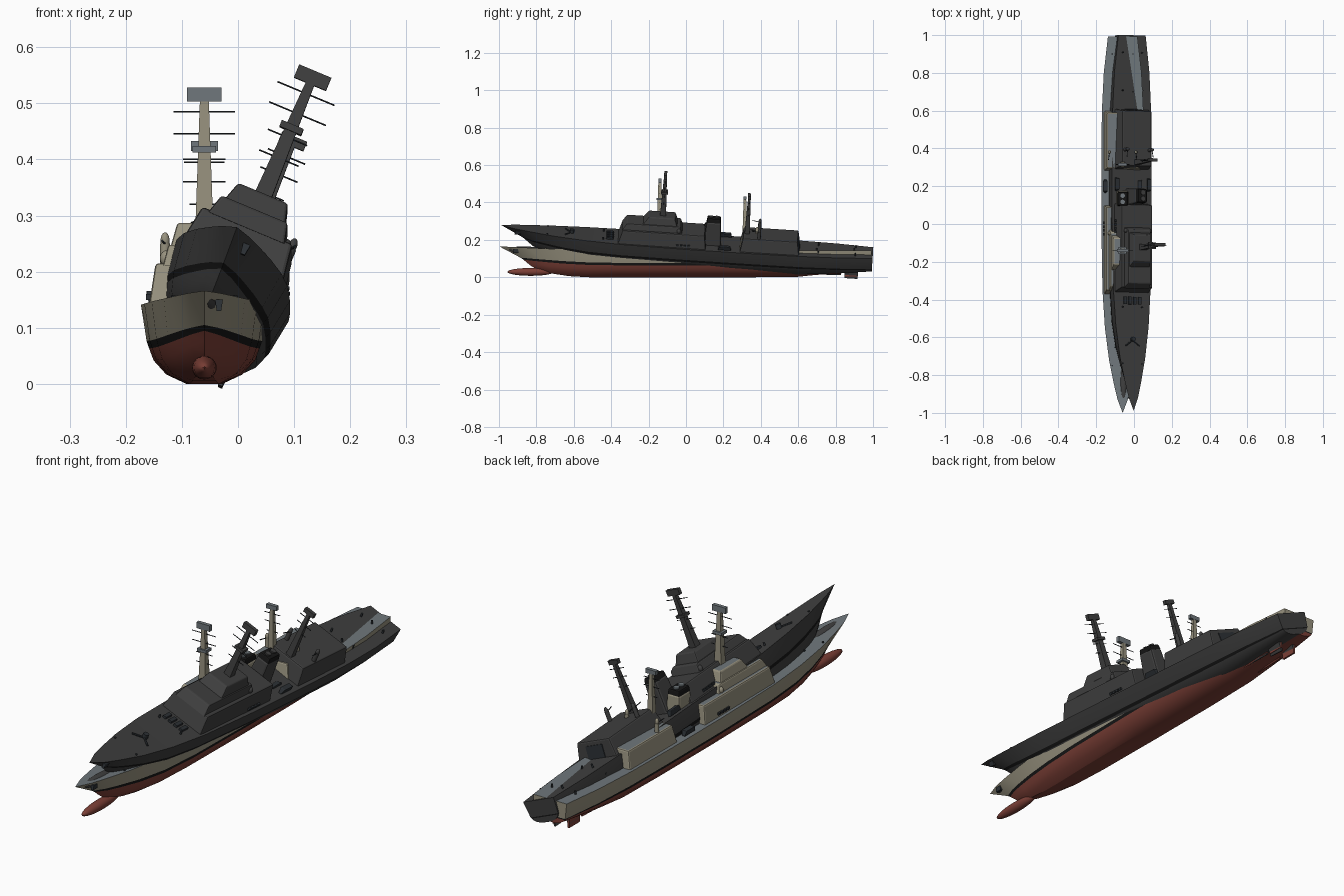
import bpy, bmesh, math
from mathutils import Matrix, Vector

if "Cube" in bpy.data.objects:
    bpy.data.objects.remove(bpy.data.objects["Cube"])


def material(name, color):
    m = bpy.data.materials.new(name)
    m.use_nodes = True
    m.diffuse_color = (*color, 1)
    m.node_tree.nodes["Principled BSDF"].inputs["Base Color"].default_value = (*color, 1)
    return m


cream = material("cream_paint", (.31, .285, .21))
grey = material("deck_grey", (.16, .185, .2))
red = material("hull_red", (.2, .05, .037))
black = material("black", (.008, .008, .008))
charcoal = material("charcoal", (.05, .05, .05))
gunmetal = material("gunmetal", (.025, .03, .035))

# Palettes: side, deck, underwater, stripe, fitting
LIGHT = dict(side=cream, deck=grey, under=red, stripe=black, fit=gunmetal)
DARK = dict(side=charcoal, deck=charcoal, under=charcoal, stripe=black, fit=gunmetal)


class Ship:
    def __init__(self, prefix, matrix, palette):
        self.prefix, self.matrix, self.pal = prefix, matrix, palette

    def add(self, name, bm, keys, smooth=None):
        """Turn a bmesh into a named object placed with the ship."""
        bmesh.ops.recalc_face_normals(bm, faces=bm.faces)
        me = bpy.data.meshes.new(self.prefix + name)
        bm.to_mesh(me)
        bm.free()
        for k in keys:
            me.materials.append(self.pal[k])
        ob = bpy.data.objects.new(self.prefix + name, me)
        bpy.context.collection.objects.link(ob)
        ob.matrix_world = self.matrix
        if smooth:
            bpy.ops.object.select_all(action='DESELECT')
            ob.select_set(True)
            bpy.context.view_layer.objects.active = ob
            bpy.ops.object.shade_smooth_by_angle(angle=math.radians(smooth))
        return ob

    def block(self, name, y, z, w, rake=(0, 0), x=0, keys=("side", "deck"), bevel=0):
        """Box with tapered sides w=(bottom, top) and raked ends; top is deck coloured."""
        bm = bmesh.new()
        bmesh.ops.create_cube(bm, size=2)
        for v in bm.verts:
            up, aft = v.co.z > 0, v.co.y > 0
            end = y[1] - rake[1] * up if aft else y[0] + rake[0] * up
            v.co = (x + v.co.x * w[up], end, z[up])
        bm.normal_update()
        for f in bm.faces:
            f.material_index = int(len(keys) > 1 and f.normal.z > .8)
        if bevel:
            edges = [e for e in bm.edges if max(v.co.z for v in e.verts) > z[0] + .001]
            bmesh.ops.bevel(bm, geom=edges, offset=bevel, segments=2, profile=.5, affect='EDGES')
        return self.add(name, bm, keys)

    def rod(self, name, a, b, r0, r1=None, key="fit", sides=12):
        """Cylinder or cone between two points."""
        a, b = Vector(a), Vector(b)
        d = b - a
        bm = bmesh.new()
        turn = Vector((0, 0, 1)).rotation_difference(d).to_matrix().to_4x4()
        bmesh.ops.create_cone(bm, cap_ends=True, segments=sides, radius1=r0,
                              radius2=r0 if r1 is None else r1, depth=d.length,
                              matrix=Matrix.Translation((a + b) / 2) @ turn)
        return self.add(name, bm, [key], 40)

    def ball(self, name, loc, scale, key):
        bm = bmesh.new()
        bmesh.ops.create_uvsphere(bm, u_segments=20, v_segments=12, radius=1,
                                  matrix=Matrix.Translation(loc) @ Matrix.Diagonal((*scale, 1)))
        return self.add(name, bm, [key], 60)


def hull(s):
    # Stations: y, half beam, deck height, stripe top, keel height
    stations = [(-1, 0, .166, .105, .045), (-.93, .027, .162, .1, .03), (-.85, .046, .158, .095, .018),
                (-.72, .072, .152, .087, .006), (-.55, .094, .147, .08, 0), (-.35, .107, .143, .077, 0),
                (0, .113, .141, .076, 0), (.35, .113, .141, .076, 0), (.6, .11, .142, .076, .003),
                (.8, .1, .143, .077, .024), (.993, .078, .144, .078, .05)]
    # Rows: beam fraction, height between keel and stripe, stem setback
    rows = [(.28, 0, .2), (.6, .22, .175), (.8, .55, .15), (.87, .83, .13), (.91, 1, .115), (1, None, 0)]
    bm = bmesh.new()
    grid = []
    for y, w, deck, stripe, keel in stations:
        fade = max(0, (-.45 - y) / .55)
        half = [(w * f, y + back * fade, deck if h is None else keel + (stripe - keel) * h)
                for f, h, back in rows]
        grid.append([[bm.verts.new((sx * p[0], p[1], p[2])) for p in half] for sx in (1, -1)])
    tint = [0, 0, 0, 1, 2]
    for a, b in zip(grid, grid[1:]):
        for side in (0, 1):
            for r in range(5):
                f = bm.faces.new((a[side][r], b[side][r], b[side][r + 1], a[side][r + 1]))
                f.material_index = tint[r]
        for r, mat in ((0, 0), (5, 3)):
            bm.faces.new((a[0][r], b[0][r], b[1][r], a[1][r])).material_index = mat
    left, right = grid[-1]
    for r in range(5):
        bm.faces.new((left[r], right[r], right[r + 1], left[r + 1])).material_index = tint[r]
    bmesh.ops.remove_doubles(bm, verts=bm.verts, dist=.0005)
    bmesh.ops.dissolve_degenerate(bm, edges=bm.edges, dist=.0001)
    s.add("hull", bm, ["under", "stripe", "side", "deck"], 25)
    s.ball("bow_bulb", (0, -.83, .029), (.022, .125, .021), "under")


def mast(s, name, y, z, w, panel, spars):
    s.block(name, (y - w[0], y + w[0]), z, w, (w[0] - w[1],) * 2, keys=("side",))
    s.block(name + "_radar_panel", (y - .008, y + .008), (z[1], z[1] + panel[1]),
            (panel[0],) * 2, keys=("deck",))
    for i, (h, span) in enumerate(spars):
        s.rod(f"{name}_spar_{i}", (-span, y, h), (span, y, h), .0016, sides=6)


def build(s):
    hull(s)
    # Superstructure tiers, funnel and hangar
    s.block("main_house", (-.375, .1), (.13, .215), (.1, .087), (.025, .01), bevel=.006)
    s.block("bridge", (-.355, -.03), (.21, .248), (.074, .064), (.025, .015), bevel=.005)
    s.block("bridge_top", (-.245, -.06), (.245, .287), (.06, .048), (.03, .015), bevel=.005)
    s.block("hangar", (.28, .6), (.13, .213), (.1, .083), (.015, .012), bevel=.006)
    s.block("hangar_door", (.594, .601), (.143, .195), (.042, .042), (-.003, .007), keys=("fit",))
    s.block("funnel", (.085, .18), (.13, .272), (.036, .029), (.01, .008), keys=("side",), bevel=.009)
    s.block("funnel_cap", (.096, .171), (.268, .29), (.028, .025), (.003, .003), keys=("stripe",), bevel=.005)
    for i, y in enumerate((.117, .15)):
        s.rod(f"funnel_pipe_{i}", (0, y, .28), (0, y, .296), .012, key="deck")

    # Masts
    mast(s, "main_mast", -.14, (.28, .503), (.016, .008), (.031, .025),
         [(.485, .055), (.446, .055), (.4, .038), (.36, .038)])
    s.block("mast_sensor", (-.158, -.122), (.412, .424), (.021, .021), keys=("deck",))
    mast(s, "aft_mast", .315, (.205, .415), (.014, .007), (.024, .018),
         [(.395, .036), (.36, .036), (.32, .026)])

    # Paired fittings
    for label, sx in (("left", 1), ("right", -1)):
        s.rod(f"{label}_gun_post", (sx * .07, .38, .2), (sx * .07, .38, .25), .009, key="side")
        s.ball(f"{label}_gun_dome", (sx * .07, .38, .255), (.008, .008, .015), "side")
        s.rod(f"{label}_gun_barrel", (sx * .07, .38, .25), (sx * .075, .34, .255), .002)
        s.ball(f"{label}_antenna_dome", (sx * .068, -.05, .224), (.011, .011, .014), "side")
        s.block(f"{label}_boat", (.165, .235), (.145, .166), (.007, .012), (.008, .006),
                x=sx * .092, keys=("fit",), bevel=.003)
        s.block(f"{label}_rudder", (.85, .92), (.004, .055), (.004, .006), (-.003, 0),
                x=sx * .035, keys=("under",))
        s.rod(f"{label}_propeller_shaft", (sx * .035, .55, .012), (sx * .035, .83, .022), .004, key="under")
        s.rod(f"{label}_breakwater", (0, -.625, .151), (sx * .04, -.655, .153), .004, sides=6)
        for i in range(4):
            s.block(f"{label}_life_raft_{i}", (-.06 + i * .02, -.047 + i * .02), (.15, .16),
                    (.004, .004), x=sx * .1, keys=("fit",))
        for i, y in enumerate((-.75, -.45, .7, .9)):
            s.rod(f"{label}_bollard_{i}", (sx * .055, y, .14), (sx * .055, y, .158), .004)

    # Foredeck gear
    s.rod("capstan", (0, -.62, .145), (0, -.62, .168), .012)
    for i in range(4):
        s.block(f"deck_launcher_{i}", (-.435, -.395), (.14, .154), (.008, .008),
                x=-.042 + i * .028, keys=("fit",))
    s.block("anchor", (-.925, -.895), (.13, .15), (.004, .007), (.003, .003), x=.026, keys=("fit",))


# Upright ship, and its dark twin rolled and pitched through it
build(Ship("light_ship_", Matrix.Translation((-.06, 0, 0)), LIGHT))
tilt = (Matrix.Translation((-.066, 0, .062)) @ Matrix.Rotation(math.radians(-3.7), 4, 'X')
        @ Matrix.Rotation(math.radians(22.7), 4, 'Y'))
build(Ship("dark_ship_", tilt, DARK))
